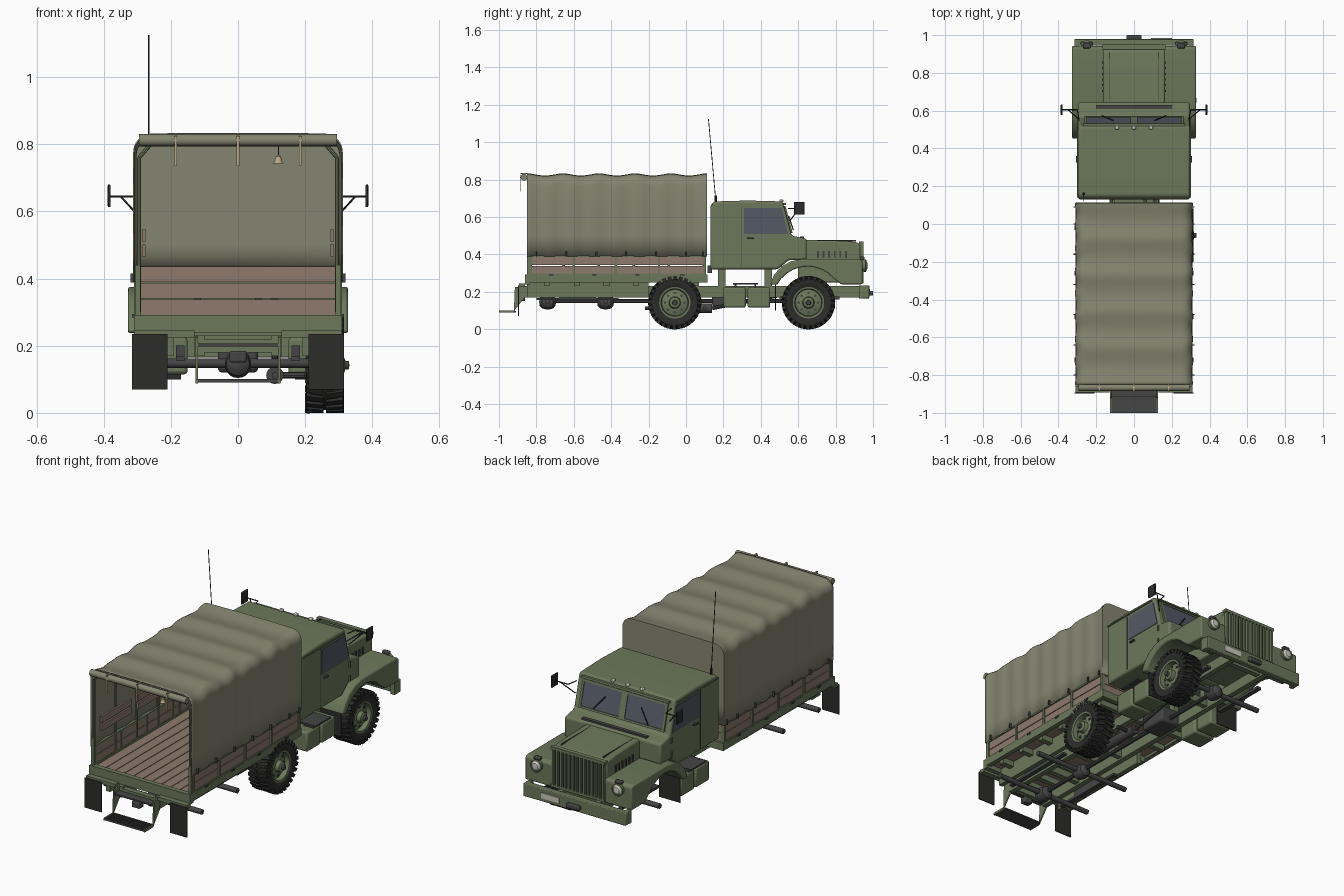
import bpy, bmesh, math
from mathutils import Vector, Matrix

if "Cube" in bpy.data.objects:
    bpy.data.objects.remove(bpy.data.objects["Cube"])

def mat(name, r, g, b):
    m = bpy.data.materials.new(name)
    m.diffuse_color = (r, g, b, 1)
    m.use_nodes = True
    m.node_tree.nodes["Principled BSDF"].inputs["Base Color"].default_value = m.diffuse_color
    return m
GREEN = mat("army_green", .15, .19, .105)
CANVAS = mat("canvas", .235, .235, .165)
WOOD = mat("wood", .27, .195, .15)
BLACK = mat("rubber", .025, .025, .024)
STEEL = mat("dark_steel", .06, .06, .06)
GLASS = mat("glass", .09, .1, .13)
LAMP = mat("lamp", .6, .6, .52)
TAN = mat("strap", .5, .4, .24)

def finish(name, bm, m, bevel=0, smooth=True, seg=2):
    bmesh.ops.recalc_face_normals(bm, faces=bm.faces)
    me = bpy.data.meshes.new(name)
    bm.to_mesh(me); bm.free()
    o = bpy.data.objects.new(name, me)
    bpy.context.collection.objects.link(o)
    me.materials.append(m)
    if bevel:
        b = o.modifiers.new("bevel", 'BEVEL')
        b.width, b.segments, b.limit_method = bevel, seg, 'ANGLE'
    if smooth:
        bpy.ops.object.select_all(action='DESELECT')
        o.select_set(True); bpy.context.view_layer.objects.active = o
        bpy.ops.object.shade_smooth_by_angle(angle=math.radians(35))
    return o

def add_box(bm, x0, x1, y0, y1, z0, z1):
    M = Matrix.Translation(((x0+x1)/2, (y0+y1)/2, (z0+z1)/2)) @ Matrix.Diagonal((x1-x0, y1-y0, z1-z0, 1))
    return bmesh.ops.create_cube(bm, size=1, matrix=M)['verts']

def boxes(name, lst, m, bevel=0, mirror=False):
    bm = bmesh.new()
    for a in lst:
        add_box(bm, *a)
        if mirror:
            add_box(bm, -a[1], -a[0], *a[2:])
    return finish(name, bm, m, bevel, smooth=bool(bevel))

def prism(name, prof, spans, m, bevel=0, seg=2):
    """Extrude a (y, z) outline across each (x0, x1) span."""
    bm = bmesh.new()
    for x0, x1 in spans:
        f = bm.faces.new([bm.verts.new((x0, y, z)) for y, z in prof])
        r = bmesh.ops.extrude_face_region(bm, geom=[f])
        bmesh.ops.translate(bm, vec=(x1-x0, 0, 0), verts=[v for v in r['geom'] if isinstance(v, bmesh.types.BMVert)])
    return finish(name, bm, m, bevel, seg=seg)

def rods(name, segs, r, m, n=8):
    """Straight round bars between point pairs."""
    bm = bmesh.new()
    for a, b in segs:
        a, b = Vector(a), Vector(b)
        M = Matrix.Translation((a+b)/2) @ (b-a).to_track_quat('Z', 'Y').to_matrix().to_4x4()
        bmesh.ops.create_cone(bm, cap_ends=True, segments=n, radius1=r, radius2=r, depth=(b-a).length, matrix=M)
    return finish(name, bm, m)

def lathe(name, prof, c, m, axis='X', n=32):
    """Spin (offset, radius) profile around an axis through c."""
    bm = bmesh.new()
    vs = [bm.verts.new((a, r, 0)) for a, r in prof]
    es = [bm.edges.new(p) for p in zip(vs, vs[1:])]
    bmesh.ops.spin(bm, geom=vs+es, cent=(0, 0, 0), axis=(1, 0, 0), angle=2*math.pi, steps=n)
    bmesh.ops.remove_doubles(bm, verts=bm.verts, dist=1e-5)
    M = {'X': Matrix(), 'Y': Matrix.Rotation(math.pi/2, 4, 'Z'), 'Z': Matrix.Rotation(-math.pi/2, 4, 'Y')}[axis]
    bm.transform(Matrix.Translation(c) @ M)
    return finish(name, bm, m)

# --- Wheels (right side only) ---
for tag, y in (("front", .655), ("rear", -.06)):
    c = (.258, y, .142)
    lathe(tag+"_tyre", [(-.045, .08), (-.056, .1), (-.055, .122), (-.04, .134), (.04, .134), (.055, .122),
                        (.056, .1), (.045, .08), (-.045, .08)], c, BLACK, n=40)
    bm = bmesh.new()
    for i in range(28):      # tread lugs, staggered left and right
        for s in (-1, 1):
            v = add_box(bm, min(.006*s, .057*s), max(.006*s, .057*s), -.0095, .0095, .122, .142)
            R = Matrix.Rotation((i + .25*s)*2*math.pi/28, 4, 'X') @ Matrix.Rotation(.2*s, 4, 'Z')
            bmesh.ops.transform(bm, matrix=Matrix.Translation(c) @ R, verts=v)
    finish(tag+"_tread", bm, BLACK, smooth=False)
    lathe(tag+"_rim", [(-.045, 0), (-.045, .08), (-.03, .076), (.03, .076), (.05, .084), (.048, .074), (.022, .07),
                       (.032, .045), (.034, .032), (.055, .028), (.06, .018), (.06, 0)], c, GREEN)
    pos = [(.03, .052*math.cos(k*math.pi/4), .052*math.sin(k*math.pi/4)) for k in range(8)]
    rods(tag+"_wheel_holes", [((c[0]+a-.005, y+b, .142+d), (c[0]+a+.003, y+b, .142+d)) for a, b, d in pos], .007, STEEL)
    lathe(tag+"_hub_cap", [(.058, .014), (.072, .012), (.074, 0)], c, STEEL, n=16)

# --- Chassis and running gear ---
boxes("frame_rails", [(.1, .13, -.87, .93, .17, .23)], GREEN, mirror=True)
boxes("frame_crossmembers", [(-.11, .11, y, y+.03, .18, .22) for y in (-.87, -.6, -.25, .1, .45, .88)], GREEN)
rods("axles", [((-.3, y, .148), (.3 if y < 0 else .22, y, .148)) for y in (-.74, -.43, .655)], .014, STEEL, 12)
for n, y in (("rear", -.74), ("middle", -.43), ("front", .655)):
    lathe(n+"_differential", [(-.045, 0), (-.042, .02), (-.03, .034), (0, .041), (.03, .034), (.042, .02), (.045, 0)],
          (0, y, .145), STEEL, 'Y', 20)
rods("drive_shaft", [((0, -.74, .15), (0, .655, .15))], .011, STEEL, 10)
boxes("leaf_springs", [(.16, .185, -.8, -.36, .155, .168), (.16, .185, -.68, -.48, .168, .2),
                       (.16, .185, .5, .82, .16, .175)], STEEL, mirror=True)
boxes("transfer_case", [(-.06, .06, .14, .3, .12, .21)], STEEL, .012)
rods("muffler", [((.11, -.18, .112), (.11, .14, .112))], .026, STEEL, 16)
rods("exhaust_pipe", [((.11, .1, .112), (.2, .1, .112)), ((.11, .14, .112), (.11, .6, .2)), ((.11, -.18, .112), (.11, -.22, .112))], .01, STEEL)
boxes("side_tanks", [(.15, .285, .2, .32, .115, .225), (.15, .285, .33, .45, .115, .225)], GREEN, .01, True)
boxes("cab_step", [(.2, .3, .25, .385, .238, .247), (.22, .28, .26, .27, .22, .24), (.22, .28, .365, .375, .22, .24)], STEEL, mirror=True)
boxes("front_mudflaps", [(.17, .3, .475, .481, .1, .27)], BLACK, mirror=True)
boxes("rear_mudflaps", [(.21, .315, -.898, -.892, .07, .235)], BLACK, mirror=True)
boxes("mudflap_brackets", [(.13, .31, -.892, -.86, .225, .245)], GREEN, mirror=True)

# --- Rear boarding step ---
prism("step_sides", [(-.87, .23), (-.915, .225), (-.92, .1), (-1, .1), (-1, .088), (-.925, .088), (-.905, .115),
                     (-.862, .17)], [(-.127, -.119), (.119, .127)], GREEN)
boxes("step_treads", [(-.12, .12, -1, -.91, .09, .097), (-.12, .12, -.915, -.86, .198, .206)], STEEL)
boxes("step_ribs", [(-.12, .12, -1+.018*i, -.994+.018*i, .097, .101) for i in range(5)], STEEL)

# --- Cargo bed ---
boxes("bed_rim", [(.285, .31, -.85, .115, .25, .29)], GREEN, mirror=True)
boxes("bed_ends", [(-.31, .31, -.862, -.835, .238, .292), (-.31, .31, .09, .115, .25, .292)], GREEN)
boxes("bed_crossbeams", [(-.285, .285, y, y+.03, .23, .262) for y in (-.76, -.6, -.44, -.28, -.12, .04)], GREEN)
boxes("bed_side_skirt", [(.19, .215, -.85, -.2, .17, .26)], GREEN, mirror=True)
boxes("floor_planks", [(-.285+.057*i, -.232+.057*i, -.84, .1, .265, .287) for i in range(10)], WOOD)
boxes("floor_base", [(-.285, .285, -.84, .1, .264, .28)], WOOD)
boxes("side_boards", [(.293, .303, -.84, .105, z, z+.046) for z in (.292, .342)], WOOD, mirror=True)
boxes("front_boards", [(-.3, .3, .092, .102, z, z+.046) for z in (.292, .341, .39)], WOOD)
posts = (-.83, -.6, -.375, -.145, .1)
boxes("board_posts", [(.29, .31, y-.006, y+.006, .285, .395) for y in posts], GREEN, mirror=True)
boxes("board_rails", [(.292, .309, -.84, .105, .386, .395), (.292, .309, -.84, .105, .287, .297)], GREEN, mirror=True)
boxes("board_hinges", [(.308, .315, y-.012, y+.012, .284, .294) for y in (-.72, -.49, -.26, -.02)], STEEL, mirror=True)
boxes("canvas_hooks", [(.308, .32, y-.003, y+.003, .388, .415) for y in (-.8, -.64, -.48, -.32, -.16, 0, .09)], STEEL, mirror=True)
boxes("rear_corner_posts", [(.29, .306, -.85, -.835, .28, .44)], GREEN, mirror=True)
boxes("folded_benches", [(.276, .286, y, y+.26, z, z+.036) for y in (-.8, -.48, -.16) for z in (.465, .51)], WOOD, mirror=True)

# --- Canvas tilt: hooped cross section, sagging between hoops ---
def section(t):
    w = .309 + .003*math.cos(t*math.pi*16)
    arc = [(w-.055+.055*math.cos(a), .777+.055*math.sin(a)) for a in [k*math.pi/12 for k in range(7)]]
    half = [(w, .39), (w, .5), (w, .65)] + arc + [(.13, .834)]
    return half + [(-x, z) for x, z in reversed(half)]
bm, prev, N = bmesh.new(), None, 64
for i in range(N+1):
    t = i/N
    sag = .012*abs(math.sin(t*math.pi*5))**1.5
    row = [bm.verts.new((x, -.85+.962*t, z-sag*max(0, (z-.65)/.18))) for x, z in section(t)]
    if prev:
        for j in range(len(row)-1):
            bm.faces.new((prev[j], prev[j+1], row[j+1], row[j]))
    prev = row
bm.faces.new(prev)      # closed front wall
o = finish("canvas_cover", bm, CANVAS)
s = o.modifiers.new("thickness", 'SOLIDIFY'); s.thickness = .004; s.offset = -1
for i in range(6):      # hoops under the canvas
    y = -.84 + .187*i
    p = [(-.295, .3), (-.295, .76), (-.25, .812), (.25, .812), (.295, .76), (.295, .3)]
    rods(f"hoop_{i}", [((a[0], y, a[1]), (b[0], y, b[1])) for a, b in zip(p, p[1:])], .006, GREEN)
rods("rolled_flap", [((-.295, -.866, .812), (.295, -.866, .812))], .018, CANVAS, 16)
boxes("flap_straps", [(x-.004, x+.004, -.888, -.884, .735, .825) for x in (-.185, 0, .185)]
      + [(x-.004, x+.004, -.886, -.85, .829, .834) for x in (-.185, 0, .185)], TAN)
lathe("hanging_lamp", [(-.012, 0), (-.012, .016), (-.006, .011), (.008, .008), (.014, 0)], (.12, -.83, .755), TAN, 'Z', 16)
rods("lamp_cord", [((.12, -.83, .765), (.12, -.83, .81))], .0015, STEEL)

# --- Cab ---
prism("cab", [(.13, .32), (.13, .66), (.15, .683), (.33, .688), (.517, .683), (.565, .5), (.645, .484), (.645, .37),
              (.55, .37), (.49, .32)], [(-.296, .296)], GREEN, .012, 3)
boxes("roof_gutter", [(.295, .302, .14, .5, .662, .668)], GREEN, mirror=True)
prism("side_windows", [(.31, .51), (.31, .648), (.512, .648), (.545, .51)], [(.294, .299), (-.299, -.294)], GLASS)
def slope(z0, z1, d0, d1):     # slab lying on the windscreen plane
    f = lambda z, d: (.517+(.683-z)*.262+d, z)
    return [f(z0, d0), f(z1, d0), f(z1, d1), f(z0, d1)]
prism("windscreen", slope(.525, .65, -.004, .005), [(-.25, -.018), (.018, .25)], GLASS)
prism("windscreen_frame", slope(.515, .525, -.002, .009), [(-.262, .262)], GREEN)
prism("windscreen_frame_top", slope(.65, .66, -.002, .009), [(-.262, .262)], GREEN)
prism("windscreen_posts", slope(.52, .655, -.002, .009), [(-.262, -.25), (-.018, .018), (.25, .262)], GREEN)
prism("sun_visor", slope(.664, .674, 0, .014), [(-.27, .27)], GREEN)
rods("wipers", [((s*.17, .574, .53), (s*.11, .549, .605)) for s in (-1, 1)], .003, BLACK)
boxes("cowl_vent", [(-.2, .2, .61, .63, .482, .496)], STEEL)
boxes("roof_lights", [(x-.01, x+.01, .5, .52, .68, .694) for x in (-.09, 0, .09)], LAMP, .004)
prism("door_seam", [(.295, .335), (.295, .655), (.298, .655), (.298, .335)], [(.294, .2975), (-.2975, -.294)], STEEL)
boxes("door_handles", [(.295, .307, .325, .36, .482, .491)], STEEL, .002, True)
boxes("door_hinges", [(.295, .303, .548, .558, z, z+.03) for z in (.38, .46)], GREEN, mirror=True)
boxes("cab_rear_mounts", [(x-.01, x+.01, .115, .14, .3, .34) for x in (-.12, .06, .11)], STEEL)
boxes("cab_supports", [(.1, .13, y, y+.04, .225, .325) for y in (.17, .42)], GREEN, mirror=True)
boxes("mirrors", [(.379, .388, .577, .633, .613, .68)], BLACK, .003, True)
rods("mirror_arms", [q for s in (-1, 1) for q in (((s*.29, .545, .645), (s*.3, .605, .645)), ((s*.3, .605, .645), (s*.38, .605, .645)),
                     ((s*.29, .555, .58), (s*.35, .605, .645)))], .003, BLACK)
rods("antenna", [((-.266, .158, .7), (-.266, .12, 1.125))], .002, BLACK, 6)
rods("antenna_base", [((-.266, .16, .675), (-.266, .158, .715))], .007, BLACK)

# --- Bonnet, grille and wings ---
prism("bonnet", [(.6, .25), (.6, .478), (.85, .472), (.915, .465), (.932, .45), (.932, .25)], [(-.165, .165)], GREEN, .008)
boxes("bonnet_louvres", [(.162, .17, .7+.03*i, .71+.03*i, .382, .418) for i in range(6)], STEEL, mirror=True)
boxes("bonnet_seams", [(.128, .131, .65, .91, .468, .477)], STEEL, mirror=True)
boxes("radiator", [(-.155, .155, .925, .936, .255, .45)], BLACK)
boxes("grille_bars", [(-.158+.0235*i, -.147+.0235*i, .93, .95, .25, .46) for i in range(14)], GREEN)
boxes("grille_frame", [(-.166, .166, .925, .95, .452, .468), (-.166, .166, .925, .95, .245, .258)], GREEN)
arc = lambda r, a0, a1: [(.65+r*1.0*math.cos(a), .15+r*math.sin(a)) for a in [math.radians(a0+(a1-a0)*k/10) for k in range(11)]]
wing = [(.45, .24), (.47, .29), (.51, .335), (.56, .363), (.62, .375), (.93, .375), (.943, .365), (.943, .24), (.83, .24)]
prism("front_wings", wing + arc(.185, 28, 152)[1:], [(.16, .328), (-.328, -.16)], GREEN, .007)
for n, s in (("right", 1), ("left", -1)):
    lathe(n+"_headlight_ring", [(-.01, .03), (.018, .034), (.022, .028), (.018, .026)], (s*.25, .943, .34), GREEN, 'Y', 24)
    lathe(n+"_headlight", [(.016, .028), (.026, .018), (.029, 0)], (s*.25, .943, .34), LAMP, 'Y', 24)
boxes("side_lights", [(.23, .27, .93, .955, .372, .388)], STEEL, .005, True)

# --- Bumper ---
boxes("front_bumper", [(-.315, .315, .945, .98, .165, .235)], GREEN, .004)
boxes("bumper_returns", [(.1, .13, .9, .95, .17, .23), (.29, .314, .925, .95, .165, .235)], GREEN, mirror=True)
boxes("tow_hook", [(-.04, .04, .975, 1, .18, .205)], STEEL, .005)
boxes("number_plate", [(.09, .2, .978, .985, .185, .215)], LAMP)
boxes("rear_hitch", [(-.025, .025, -.9, -.86, .15, .185)], STEEL, .006)
